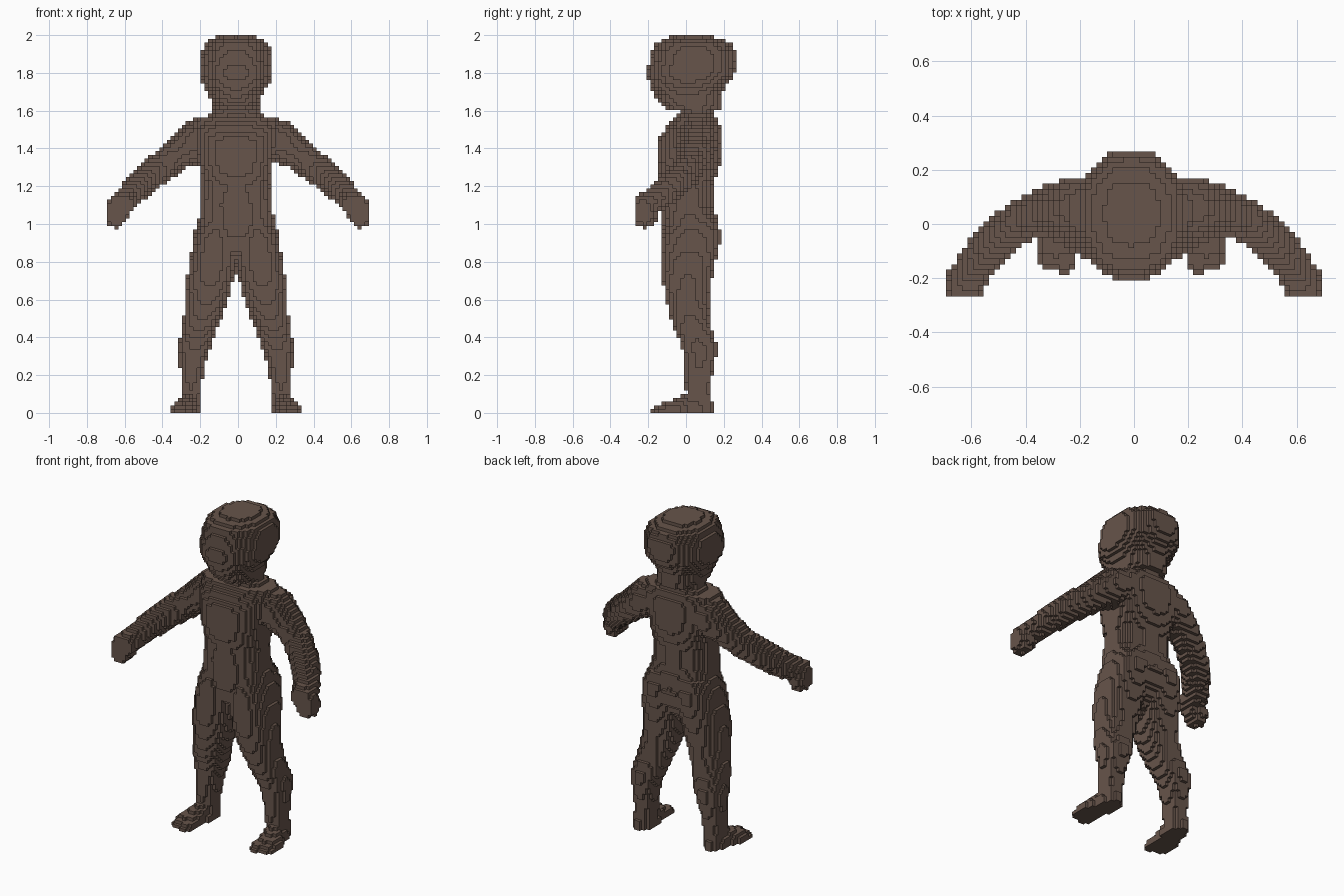
import bpy, bmesh, math
from mathutils import Vector

cube = bpy.data.objects.get("Cube")
if cube:
    bpy.data.objects.remove(cube, do_unlink=True)

V = 2 / 101                      # block size
NX, NY, NZ = 70, 27, 101         # grid of blocks

skin = bpy.data.materials.new("dull_brown")
skin.use_nodes = True
skin.diffuse_color = (0.135, 0.09, 0.07, 1)
skin.node_tree.nodes["Principled BSDF"].inputs["Base Color"].default_value = (0.135, 0.09, 0.07, 1)


def centre(i, j, k):
    return (i - (NX - 1) / 2) * V, (j - (NY - 1) / 2) * V, (k + 0.5) * V


def lerp_rows(rows, t, key):
    """Interpolate between rows sorted by rising key column."""
    for a, b in zip(rows, rows[1:]):
        if a[key] <= t <= b[key]:
            f = (t - a[key]) / (b[key] - a[key])
            return [p + (q - p) * f for p, q in zip(a, b)]


def stack(rows, power=2.3):
    """Blocks inside a stack of rounded slices: z, x0, x1, y0, y1."""
    cells = set()
    for k in range(NZ):
        row = lerp_rows(rows, (k + 0.5) * V, 0)
        if not row:
            continue
        _, x0, x1, y0, y1 = row
        for i in range(NX):
            for j in range(NY):
                x, y, _ = centre(i, j, k)
                u = abs(2 * x - x0 - x1) / (x1 - x0)
                w = abs(2 * y - y0 - y1) / (y1 - y0)
                if u ** power + w ** power <= 1:
                    cells.add((i, j, k))
    return cells


def sweep(rows, steps=12):
    """Blocks inside an ellipsoid swept along a path: x, y, z, rx, ry, rz."""
    cells = set()
    for a, b in zip(rows, rows[1:]):
        for s in range(steps + 1):
            x, y, z, rx, ry, rz = [p + (q - p) * s / steps for p, q in zip(a, b)]
            span = lambda c, r, off, n: range(max(0, math.floor((c - r) / V + off)),
                                              min(n, math.ceil((c + r) / V + off) + 1))
            for i in span(x, rx, (NX - 1) / 2, NX):
                for j in span(y, ry, (NY - 1) / 2, NY):
                    for k in span(z, rz, -0.5, NZ):
                        px, py, pz = centre(i, j, k)
                        if ((px - x) / rx) ** 2 + ((py - y) / ry) ** 2 + ((pz - z) / rz) ** 2 <= 1:
                            cells.add((i, j, k))
    return cells


def mirror(cells, shift=0):
    return {(NX - 1 - i + shift, j, k) for i, j, k in cells}


# Head: rounded skull, flat jaw underside
head = stack([
    (1.605, -.13, .11, -.10, .185), (1.64, -.145, .12, -.14, .19),
    (1.69, -.155, .13, -.17, .19), (1.74, -.185, .165, -.19, .215),
    (1.79, -.205, .185, -.21, .255), (1.86, -.205, .185, -.195, .272),
    (1.91, -.195, .18, -.185, .272), (1.955, -.18, .165, -.165, .235),
    (1.975, -.15, .13, -.125, .20), (2.0, -.085, .07, -.05, .13)])

neck = stack([(1.53, -.15, .13, -.04, .15), (1.62, -.13, .11, -.03, .14)])

# Torso from crotch to shoulder slope
torso = stack([
    (.74, -.05, .03, .0, .08), (.80, -.11, .09, -.05, .12),
    (.86, -.19, .17, -.10, .165), (.94, -.215, .20, -.12, .18),
    (1.0, -.21, .195, -.125, .175), (1.1, -.20, .18, -.125, .14),
    (1.2, -.195, .175, -.12, .14), (1.27, -.20, .18, -.145, .165),
    (1.34, -.215, .185, -.155, .185), (1.44, -.23, .21, -.15, .19),
    (1.51, -.25, .23, -.11, .185), (1.555, -.24, .215, -.07, .165),
    (1.575, -.16, .14, -.04, .15)], 2.5)

# Arm bends forward from shoulder to a flat-ended hand
left_arm = sweep([
    (.15, .055, 1.46, .10, .11, .10), (.23, .06, 1.435, .09, .11, .115),
    (.31, .05, 1.38, .085, .09, .095), (.40, .02, 1.305, .08, .075, .085),
    (.50, -.05, 1.225, .075, .08, .075), (.58, -.14, 1.145, .065, .075, .07)])
left_hand = sweep([
    (.59, -.16, 1.135, .065, .075, .06), (.62, -.225, 1.10, .07, .075, .06),
    (.645, -.22, 1.04, .052, .07, .06)])

# Leg from hip to ankle
left_leg = stack([
    (.0, .185, .285, .02, .14), (.12, .175, .282, .0, .13), (.2, .165, .285, -.005, .14),
    (.3, .145, .29, -.015, .16), (.36, .12, .29, -.025, .165), (.42, .10, .285, -.055, .145),
    (.5, .07, .27, -.08, .125), (.6, .035, .255, -.105, .12), (.7, .01, .25, -.125, .135),
    (.8, -.01, .24, -.13, .155), (.9, -.01, .22, -.13, .18), (.96, .0, .21, -.12, .185),
    (1.02, .01, .19, -.10, .165)], 2.4)

# Foot splays slightly outward, big toe on the inside
left_foot = sweep([
    (.235, .085, .02, .052, .06, .09), (.245, .0, .02, .058, .06, .075),
    (.268, -.07, .012, .078, .07, .052), (.268, -.10, .008, .075, .07, .035)])
left_foot |= sweep([(.24, -.05, .01, .045, .06, .04), (.235, -.135, .008, .042, .055, .03)])

parts = {
    "head": head, "neck": neck, "torso": torso,
    "left_leg": left_leg, "right_leg": mirror(left_leg, -1),
    "left_foot": left_foot, "right_foot": mirror(left_foot, -1),
    "left_arm": left_arm, "right_arm": mirror(left_arm),
    "left_hand": left_hand, "right_hand": mirror(left_hand),
}
solid = set().union(*parts.values())

# Six block sides: neighbour step and corner offsets, wound outward
SIDES = []
for axis in range(3):
    for d in (0, 1):
        step = [0, 0, 0]
        step[axis] = 2 * d - 1
        ring = []
        for u, w in ((0, 0), (1, 0), (1, 1), (0, 1)):
            c = [0, 0, 0]
            c[axis], c[(axis + 1) % 3], c[(axis + 2) % 3] = d, u, w
            ring.append(tuple(c))
        SIDES.append((step, ring if d else ring[::-1]))


def build(name, cells):
    """Make an object from the exposed block sides of one part."""
    bm = bmesh.new()
    verts = {}
    for i, j, k in sorted(cells):
        for (dx, dy, dz), ring in SIDES:
            if (i + dx, j + dy, k + dz) in solid:
                continue
            corners = []
            for a, b, c in ring:
                key = (i + a, j + b, k + c)
                if key not in verts:
                    verts[key] = bm.verts.new(((key[0] - NX / 2) * V, (key[1] - NY / 2) * V, key[2] * V))
                corners.append(verts[key])
            bm.faces.new(corners)
    mesh = bpy.data.meshes.new(name)
    bm.to_mesh(mesh)
    bm.free()
    mesh.materials.append(skin)
    bpy.context.collection.objects.link(bpy.data.objects.new(name, mesh))


# Each block belongs to the first part that claims it
taken = set()
for name, cells in parts.items():
    build(name, cells - taken)
    taken |= cells
